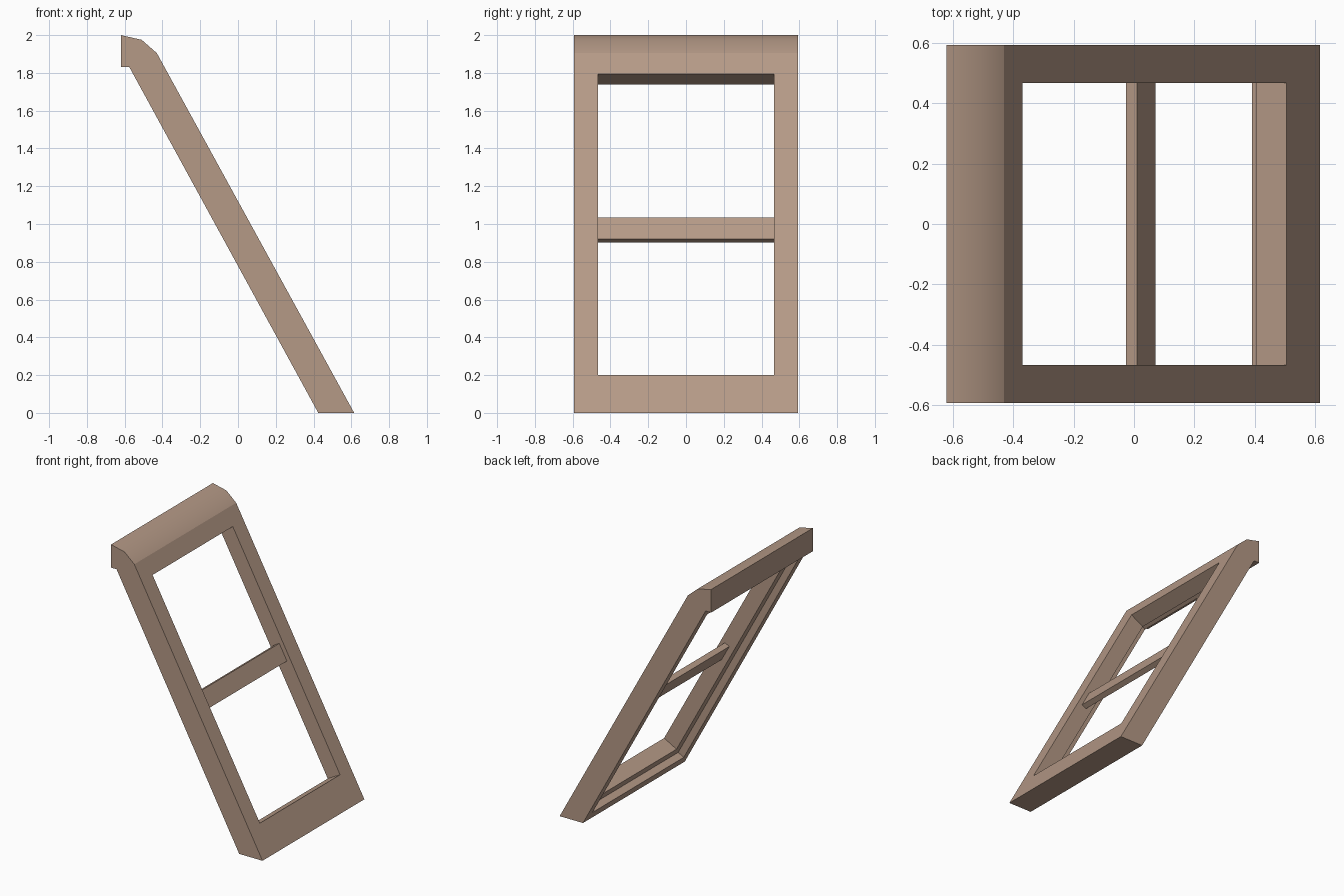
import bpy
import bmesh
from mathutils import Vector

default = bpy.data.objects.get("Cube")
if default:
    bpy.data.objects.remove(default, do_unlink=True)

# Single wood colour
wood = bpy.data.materials.new("light_brown_wood")
wood.use_nodes = True
colour = (0.46, 0.32, 0.24, 1)
wood.diffuse_color = colour
wood.node_tree.nodes["Principled BSDF"].inputs["Base Color"].default_value = colour

# Slope frame: starts at the front bottom edge, runs up the slope and back into it
FOOT = Vector((0.615, 0.0))
UP = Vector((-1.045, 1.905)).normalized()
BACK = Vector((-UP.y, UP.x))


def extrude_profile(name, points, half_width, smooth_edges=()):
    """Extrude an x-z outline symmetrically along y."""
    bm = bmesh.new()
    sides = [[bm.verts.new((x, y, z)) for x, z in points]
             for y in (-half_width, half_width)]
    bm.faces.new(sides[0])
    bm.faces.new(sides[1][::-1])
    n = len(points)
    for i in range(n):
        j = (i + 1) % n
        face = bm.faces.new((sides[0][i], sides[1][i], sides[1][j], sides[0][j]))
        face.smooth = i in smooth_edges
    bmesh.ops.recalc_face_normals(bm, faces=bm.faces)
    mesh = bpy.data.meshes.new(name)
    bm.to_mesh(mesh)
    bm.free()
    mesh.materials.append(wood)
    obj = bpy.data.objects.new(name, mesh)
    bpy.context.collection.objects.link(obj)
    return obj


def sloped_box(name, low, high, front, back, half_width):
    """Box between two heights along the slope and two depths behind its face."""
    corners = [(low, front), (high, front), (high, back), (low, back)]
    points = [FOOT + UP * s + BACK * d for s, d in corners]
    return extrude_profile(name, points, half_width)


# Leaning frame with rounded header and flat foot
outline = [(-0.62, 2.0), (-0.51, 1.975), (-0.43, 1.905), (0.615, 0),
           (0.425, 0), (-0.575, 1.83), (-0.62, 1.83)]
frame = extrude_profile("window_frame", outline, 0.593, smooth_edges=(0, 1))

# Opening, and a wider rebate around it on the back
LIP = 0.064
cutters = [
    sloped_box("opening_cutter", 0.228, 2.047, -0.1, 0.3, 0.467),
    sloped_box("rebate_cutter", 0.228 - LIP, 2.047 + LIP, 0.115, 0.25, 0.467 + LIP),
]
bpy.context.view_layer.objects.active = frame
for cutter in cutters:
    cutter.hide_render = True
    cut = frame.modifiers.new(cutter.name, "BOOLEAN")
    cut.operation = "DIFFERENCE"
    cut.solver = "EXACT"
    cut.object = cutter
    bpy.ops.object.modifier_apply(modifier=cut.name)
    bpy.data.objects.remove(cutter, do_unlink=True)

# Middle glazing bar, set back from the front face
sloped_box("middle_bar", 1.069, 1.199, 0.033, 0.073, 0.469)
